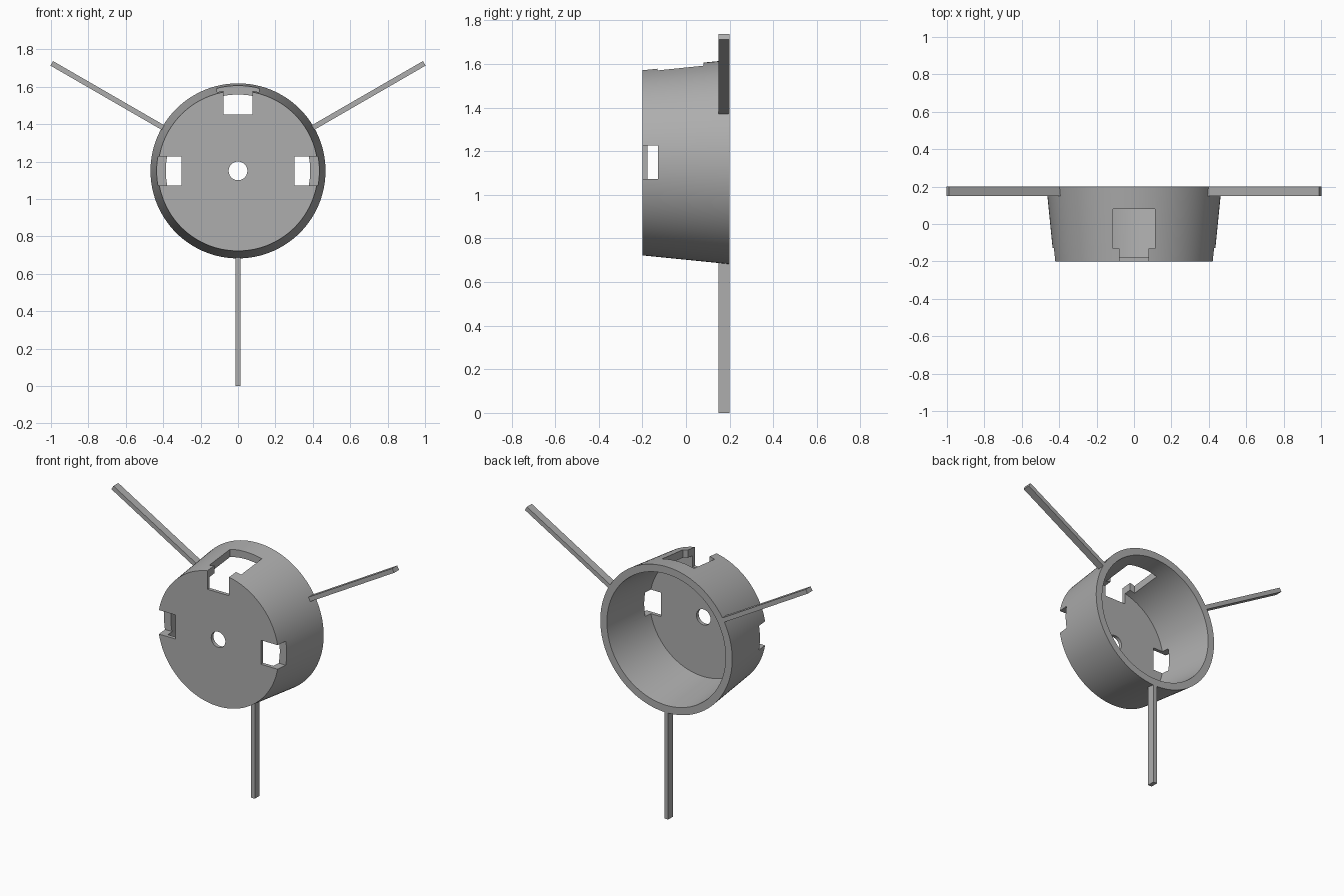
import bpy, bmesh, math
from mathutils import Matrix, Vector

if "Cube" in bpy.data.objects:
    bpy.data.objects.remove(bpy.data.objects["Cube"])

HUB_Z = 1.15          # height of the hub axis
FRONT, BACK = -0.2, 0.2

grey = bpy.data.materials.new("plain grey")
grey.use_nodes = True
grey.diffuse_color = (0.42, 0.42, 0.42, 1)
grey.node_tree.nodes["Principled BSDF"].inputs["Base Color"].default_value = (0.42, 0.42, 0.42, 1)


def add_object(name, bm):
    bmesh.ops.recalc_face_normals(bm, faces=bm.faces)
    mesh = bpy.data.meshes.new(name)
    bm.to_mesh(mesh)
    bm.free()
    mesh.materials.append(grey)
    obj = bpy.data.objects.new(name, mesh)
    bpy.context.collection.objects.link(obj)
    return obj


def box(name, low, high, turn=0):
    """Box given by corners relative to the hub, turned about the hub axis."""
    low, high = Vector(low), Vector(high)
    bm = bmesh.new()
    bmesh.ops.create_cube(bm, size=1, matrix=Matrix.Translation((low + high) / 2)
                          @ Matrix.Diagonal((high - low).to_4d()))
    bm.transform(Matrix.Translation((0, 0, HUB_Z)) @ Matrix.Rotation(turn, 4, "Y"))
    return add_object(name, bm)


def revolve(name, profile, steps):
    """Closed (radius, y) profile spun about the hub axis."""
    bm = bmesh.new()
    rings = []
    for i in range(steps):
        a = math.tau * i / steps
        rings.append([bm.verts.new((r * math.cos(a), y, HUB_Z + r * math.sin(a)))
                      for r, y in profile])
    n = len(profile)
    for i in range(steps):
        here, there = rings[i], rings[(i + 1) % steps]
        for j in range(n):
            k = (j + 1) % n
            bm.faces.new((here[j], here[k], there[k], there[j]))
    return add_object(name, bm)


# Tapered cup with a thin front plate and a round centre hole
FLOOR = FRONT + 0.023
cup = revolve("cup", [(0.05, FRONT), (0.428, FRONT), (0.468, BACK),
                      (0.421, BACK), (0.381, FLOOR), (0.05, FLOOR)], 120)

# Four rim notches through the front edge, two wide windows at top and bottom
cutters = [box("notch_cutter", (-0.077, -0.3, 0.302), (0.077, -0.128, 0.6), i * math.pi / 2)
           for i in range(4)]
cutters += [box("window_cutter", (-0.113, -0.13, 0.302), (0.113, 0.08, 0.6), i * math.pi)
            for i in range(2)]
for cutter in cutters:
    cutter.hide_render = True
    cut = cup.modifiers.new("cut", "BOOLEAN")
    cut.operation = "DIFFERENCE"
    cut.solver = "EXACT"
    cut.object = cutter

# Apply the cuts, then drop the cutters
bpy.context.view_layer.objects.active = cup
cup.select_set(True)
for name in [m.name for m in cup.modifiers]:
    bpy.ops.object.modifier_apply(modifier=name)
for cutter in cutters:
    bpy.data.objects.remove(cutter)
bpy.ops.object.shade_smooth_by_angle(angle=math.radians(25))

# Three radial arms flush with the back rim
for i, side in enumerate(("lower", "upper_left", "upper_right")):
    box(side + "_arm", (-0.014, BACK - 0.05, -1.15), (0.014, BACK, -0.45), -i * math.tau / 3)
